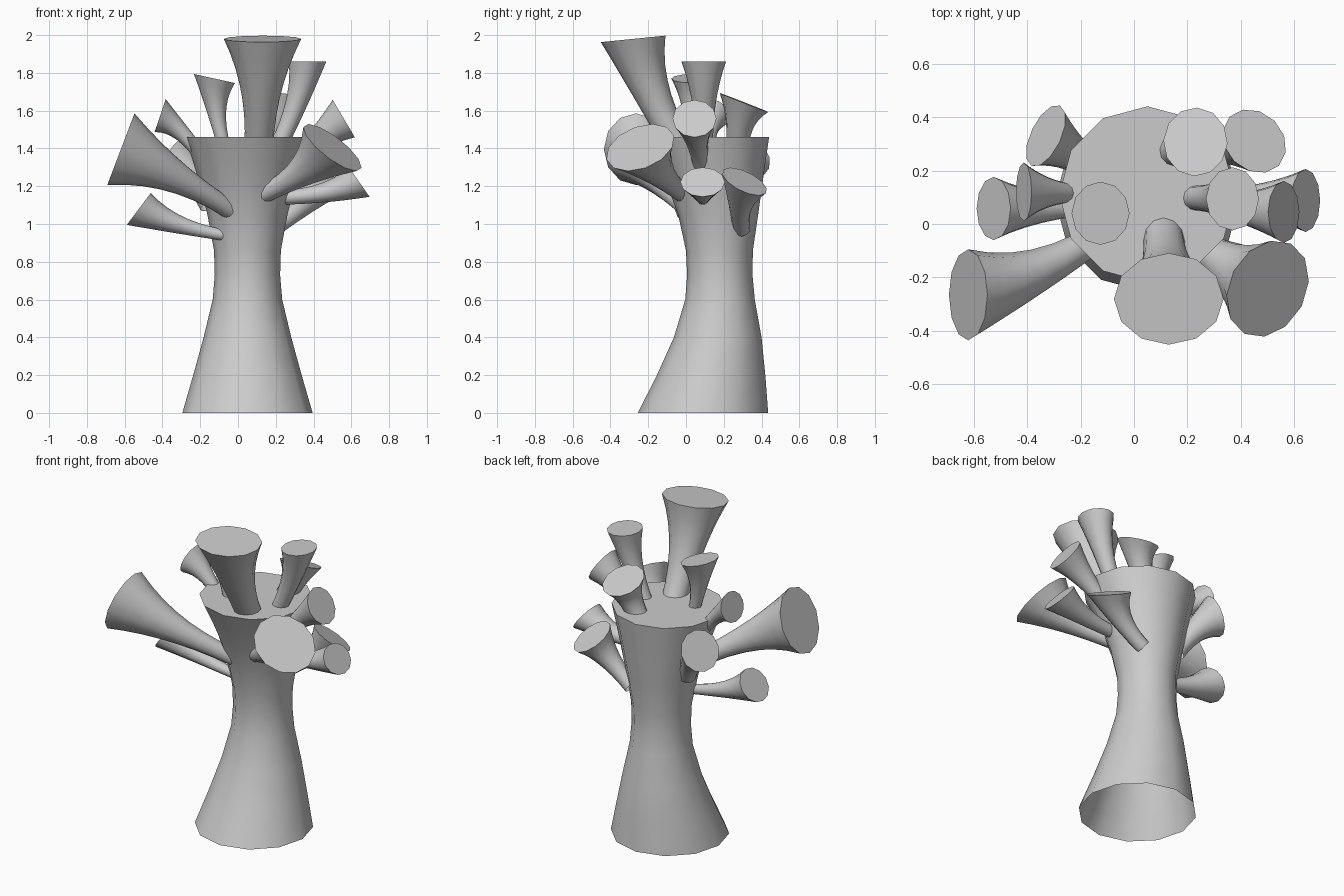
import bpy, bmesh
from math import cos, sin, tau
from mathutils import Vector as V

if "Cube" in bpy.data.objects:
    bpy.data.objects.remove(bpy.data.objects["Cube"])

SIDES = 12


def skin(name, rings):
    """Join rings of points into a tube, open at the start and capped at the end."""
    bm = bmesh.new()
    loops = [[bm.verts.new(p) for p in ring] for ring in rings]
    for a, b in zip(loops, loops[1:]):
        for i in range(SIDES):
            j = (i + 1) % SIDES
            bm.faces.new((a[i], a[j], b[j], b[i]))
    bm.faces.new(loops[-1])
    bm.normal_update()
    me = bpy.data.meshes.new(name)
    bm.to_mesh(me)
    bm.free()
    ob = bpy.data.objects.new(name, me)
    bpy.context.collection.objects.link(ob)
    bpy.ops.object.select_all(action='DESELECT')
    ob.select_set(True)
    bpy.context.view_layer.objects.active = ob
    bpy.ops.object.shade_smooth_by_angle(angle=0.7)


def ring(c, u, v, ru, rv):
    return [c + u * (ru * cos(tau * i / SIDES)) + v * (rv * sin(tau * i / SIDES))
            for i in range(SIDES)]


# Waisted trunk: height, centre y, radius
TRUNK = [(0, .09, .345), (.2, .133, .287), (.4, .168, .232), (.6, .18, .184),
         (.73, .179, .173), (.86, .177, .177), (1.05, .17, .212),
         (1.2, .153, .25), (1.33, .133, .288), (1.46, .11, .33)]
skin("trunk", [ring(V((.05, y, z)), V((1, 0, 0)), V((0, 1, 0)), r, r)
               for z, y, r in TRUNK])


def horn(name, base, mouth, normal, r0, ru, rv):
    """Flared horn curving from the trunk to a flat mouth of half-widths ru, rv."""
    base, mouth, n = V(base), V(mouth), V(normal).normalized()
    axis = mouth - base
    ctrl = (mouth + base) / 2 * .5 + (mouth - n * axis.length * .5) * .5
    base = base - (ctrl - base).normalized() * .05
    u0 = V((0, 0, 1)).cross(n).normalized()
    rings = []
    for k in range(8):
        t = k / 7
        c = base * (1 - t) ** 2 + ctrl * 2 * t * (1 - t) + mouth * t * t
        tan = ((ctrl - base) * (1 - t) + (mouth - ctrl) * t).normalized()
        d = tan.lerp(n, t).normalized()
        u = (u0 - d * u0.dot(d)).normalized()
        f = t ** 2.1
        rings.append(ring(c, u, d.cross(u), r0 + (ru - r0) * f, r0 + (rv - r0) * f))
    skin(name, rings)


# Horns on the trunk top
horn("top_horn_front", (.112, -.06, 1.45), (.13, -.28, 1.98), (0, -.1, 1), .076, .205, .172)
horn("top_horn_left", (-.085, .03, 1.45), (-.125, .04, 1.77), (.22, 0, 1), .034, .118, .111)
horn("top_horn_right", (.232, .097, 1.45), (.368, .094, 1.86), (.01, 0, 1), .046, .118, .099)
horn("top_horn_back", (.16, .275, 1.45), (.23, .307, 1.643), (.02, .39, 1), .06, .12, .138)
# Horns on the right side
horn("right_horn_front", (.18, -.04, 1.18), (.5, -.242, 1.405), (.58, -.3, .75), .05, .19, .19)
horn("right_horn_upper", (.27, .08, 1.3), (.56, .045, 1.558), (.86, 0, .51), .04, .116, .115)
horn("right_horn_middle", (.25, .09, 1.14), (.642, .088, 1.222), (.82, 0, .57), .038, .118, .095)
horn("right_horn_back", (.22, .29, 1.0), (.45, .31, 1.225), (.4, .4, .82), .045, .13, .13)
# Horns on the left side
horn("left_horn_front", (-.08, -.01, 1.1), (-.62, -.265, 1.396), (-.935, 0, .355), .05, .17, .203)
horn("left_horn_lower", (-.1, .07, .945), (-.525, .058, 1.08), (-.8, 0, .6), .03, .118, .106)
horn("left_horn_upper", (-.24, .115, 1.42), (-.412, .12, 1.574), (-.95, 0, .32), .036, .11, .092)
horn("left_horn_back", (-.17, .22, 1.14), (-.33, .33, 1.35), (-.8, .38, .45), .055, .125, .125)
